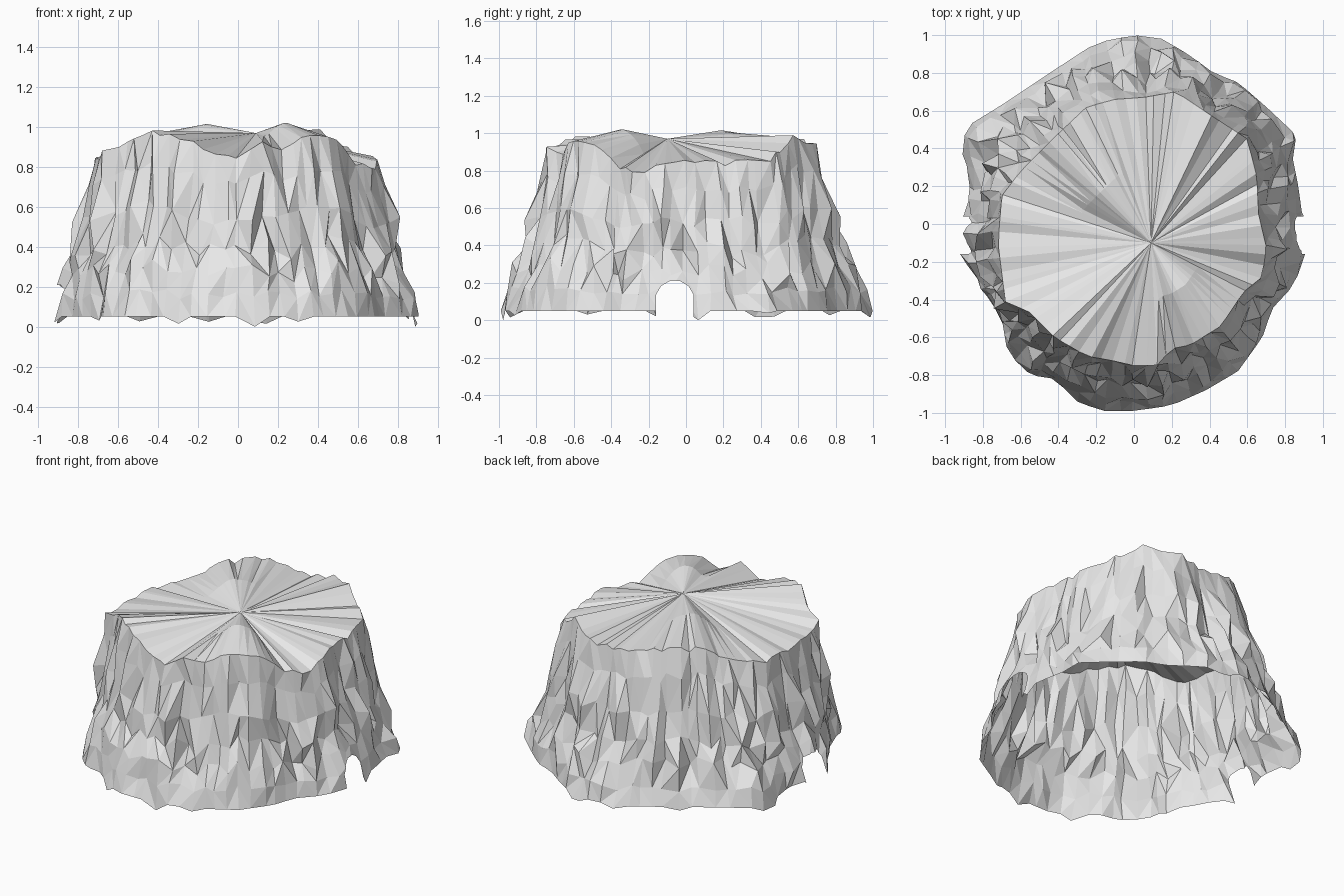
import bpy, bmesh, math, random
from mathutils import Vector

if "Cube" in bpy.data.objects:
    bpy.data.objects.remove(bpy.data.objects["Cube"])

random.seed(7)
TAU = 2 * math.pi
COLS = 80
HUB = Vector((0.09, -0.10, 0.97))

# Ground outline (x, y), seen from above
BASE = [(0, 1), (.15, .98), (.3, .89), (.42, .8), (.55, .75), (.7, .62), (.86, .47),
        (.84, .35), (.87, .2), (.89, .05), (.92, .0), (.91, -.15), (.85, -.32),
        (.73, -.45), (.68, -.6), (.55, -.78), (.38, -.88), (.2, -.96), (0, -.99),
        (-.17, -.99), (-.3, -.94), (-.42, -.82), (-.55, -.8), (-.67, -.68),
        (-.7, -.5), (-.78, -.38), (-.85, -.25), (-.92, -.18), (-.93, 0), (-.87, .1),
        (-.87, .27), (-.92, .4), (-.88, .52), (-.7, .63), (-.4, .83), (-.2, .96)]
# Plateau rim (x, y, z)
RIM = [(.05, .67, .92), (.22, .7, .93), (.4, .58, .98), (.6, .45, .86), (.65, .25, .84),
       (.66, .05, .86), (.7, -.12, .83), (.68, -.28, .79), (.58, -.36, .82),
       (.46, -.54, .97), (.3, -.64, .93), (.2, -.66, .88), (.12, -.75, .92),
       (0, -.75, .86), (-.13, -.72, .88), (-.25, -.7, .95), (-.42, -.6, .97),
       (-.56, -.46, .92), (-.68, -.42, .87), (-.72, -.1, .83), (-.7, .15, .83),
       (-.6, .28, .85), (-.42, .46, .95), (-.25, .62, .97), (-.1, .66, .94)]


def polar(points):
    """Outline points -> sorted list of (angle, point)."""
    return sorted((math.atan2(p[1], p[0]) % TAU, Vector(p if len(p) == 3 else (*p, 0)))
                  for p in points)


def sample(table, a):
    """Point of an outline at angle a."""
    for (a0, p0), (a1, p1) in zip(table, table[1:] + [(table[0][0] + TAU, table[0][1])]):
        for t in (a, a + TAU):
            if a0 <= t <= a1:
                return p0.lerp(p1, (t - a0) / max(a1 - a0, 1e-6))
    return table[0][1].copy()


def jit(s):
    return random.uniform(-s, s)


base, rim = polar(BASE), polar(RIM)
# (height share, inward share, roughness) of each ring, ground to rim
RINGS = [(0, 0, 0), (.13, .13, .022), (.27, .3, .04), (.41, .5, .04),
         (.6, .66, .028), (.82, .87, .02), (1, 1, .008)]

bm = bmesh.new()
grid = []
for i in range(COLS):
    a = (i + jit(.3)) / COLS * TAU
    b, t = sample(base, a), sample(rim, a)
    b.z = .05
    if random.random() < .12:                      # ragged feet
        b.z = random.uniform(.015, .04)
    t.z += jit(.018)
    flute = jit(.03)                               # vertical grooves
    out = Vector((math.cos(a), math.sin(a), 0))
    col = []
    for h, f, rough in RINGS:
        p = b.lerp(t, f)
        p.z = b.z + (t.z - b.z) * h
        if 0 < h < 1:
            p += out * (flute * math.sin(h * math.pi) + jit(rough))
            p += Vector((-out.y, out.x, 0)) * jit(.012)
            p.z += jit(rough)
        col.append(bm.verts.new(p))
    grid.append(col)

# Ground spikes that touch z = 0
for target in ((.1, -.98), (.92, .05)):
    v = min((c[0] for c in grid), key=lambda q: (q.co.xy - Vector(target)).length)
    v.co.z = 0

# Cliff walls with alternating diagonals
for i in range(COLS):
    c, d = grid[i], grid[(i + 1) % COLS]
    for k in range(len(RINGS) - 1):
        q = (c[k], d[k], d[k + 1], c[k + 1])
        if random.random() < .5:
            tris = ((q[0], q[1], q[2]), (q[0], q[2], q[3]))
        else:
            tris = ((q[0], q[1], q[3]), (q[1], q[2], q[3]))
        for tri in tris:
            bm.faces.new(tri)

# Plateau: fan of wedges with two raised ridges
hub = bm.verts.new(HUB)
mid = []
for c in grid:
    p = HUB.lerp(c[-1].co, .5)
    for peak in ((.25, -.36, 1.03), (-.18, .2, 1.025)):
        w = max(0, 1 - (p.xy - Vector(peak[:2])).length / .16)
        p.z += (peak[2] - p.z) * w
    mid.append(bm.verts.new(p))
for i in range(COLS):
    j = (i + 1) % COLS
    bm.faces.new((grid[i][-1], grid[j][-1], mid[j]))
    bm.faces.new((grid[i][-1], mid[j], mid[i]))
    bm.faces.new((mid[i], mid[j], hub))

# Arched openings on the left and right: slice the walls by tangent planes, drop the inside
CY, CZ, R = -.06, .11, .1
planes = []
for k in range(7):
    a = math.pi * k / 6
    n = Vector((0, math.cos(a), math.sin(a)))
    planes.append((Vector((0, CY, CZ)) + n * R, n))
for co, n in planes:
    near = [f for f in bm.faces if abs(f.calc_center_median().x) > .6
            and any(abs(v.co.y - CY) < .2 and v.co.z < .35 for v in f.verts)]
    geom = set(near)
    for f in near:
        geom.update(f.edges)
        geom.update(f.verts)
    bmesh.ops.bisect_plane(bm, geom=list(geom), dist=1e-5, plane_co=co, plane_no=n)
inside = [f for f in bm.faces if abs(f.calc_center_median().x) > .6
          and all((f.calc_center_median() - co).dot(n) < 0 for co, n in planes)]
bmesh.ops.delete(bm, geom=inside, context='FACES')
bmesh.ops.triangulate(bm, faces=bm.faces[:])

mesh = bpy.data.meshes.new("rock_mesa")
bm.to_mesh(mesh)
bm.free()
rock = bpy.data.objects.new("rock_mesa", mesh)
bpy.context.collection.objects.link(rock)

stone = bpy.data.materials.new("pale_grey_stone")
stone.diffuse_color = (.8, .8, .8, 1)
stone.use_nodes = True
stone.node_tree.nodes["Principled BSDF"].inputs["Base Color"].default_value = stone.diffuse_color
mesh.materials.append(stone)
